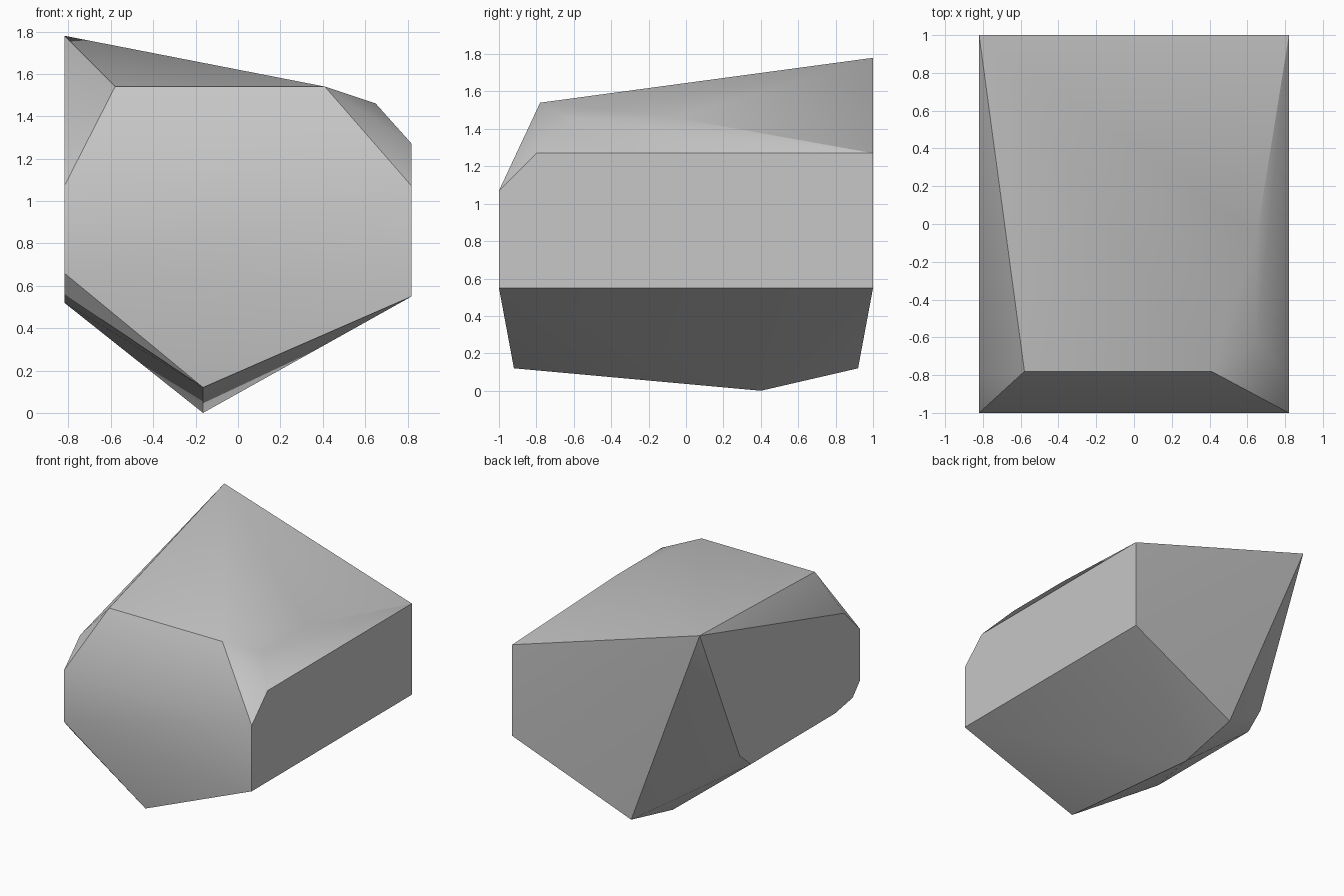
import bpy, bmesh, math

cube = bpy.data.objects.get("Cube")
if cube:
    bpy.data.objects.remove(cube, do_unlink=True)

W = 0.82  # half width of the boulder

# Corners shared by both flat sides: front shoulder, front brow
corners = [(s * W, y, z) for s in (-1, 1) for y, z in ((-1, 1.07), (-0.8, 1.27))]
# Sloping crown
corners += [(-W, 1, 1.78), (-0.58, -0.78, 1.54), (0.41, -0.78, 1.54),
            (0.65, -0.63, 1.46), (0.65, -0.06, 1.46), (W, 1, 1.27)]
# Lower edge of the straight side
corners += [(W, y, 0.55) for y in (-1, 1)]
# Rounded lower edge of the worn side
corners += [(-W, y, z) for y, z in ((-1, 0.66), (-0.91, 0.56), (-0.69, 0.52),
                                    (0.36, 0.52), (0.5, 0.64))]
# Keel underneath
corners += [(-0.165, y, z) for y, z in ((-0.92, 0.12), (0.4, 0), (0.92, 0.12))]

# Wrap the corners in one faceted skin
bm = bmesh.new()
for c in corners:
    bm.verts.new(c)
bmesh.ops.convex_hull(bm, input=bm.verts[:])
bmesh.ops.delete(bm, geom=[v for v in bm.verts if not v.link_faces], context='VERTS')
bmesh.ops.dissolve_limit(bm, angle_limit=math.radians(1), verts=bm.verts[:], edges=bm.edges[:])
bmesh.ops.recalc_face_normals(bm, faces=bm.faces[:])
mesh = bpy.data.meshes.new("boulder")
bm.to_mesh(mesh)
bm.free()

# Plain stone colour
stone = bpy.data.materials.new("stone grey")
stone.use_nodes = True
grey = (0.57, 0.57, 0.57, 1)
stone.diffuse_color = grey
stone.node_tree.nodes["Principled BSDF"].inputs["Base Color"].default_value = grey
mesh.materials.append(stone)

boulder = bpy.data.objects.new("boulder", mesh)
bpy.context.collection.objects.link(boulder)

# Soften shallow edges, keep the main ones crisp
bpy.ops.object.select_all(action='DESELECT')
boulder.select_set(True)
bpy.context.view_layer.objects.active = boulder
bpy.ops.object.shade_smooth_by_angle(angle=math.radians(30))
